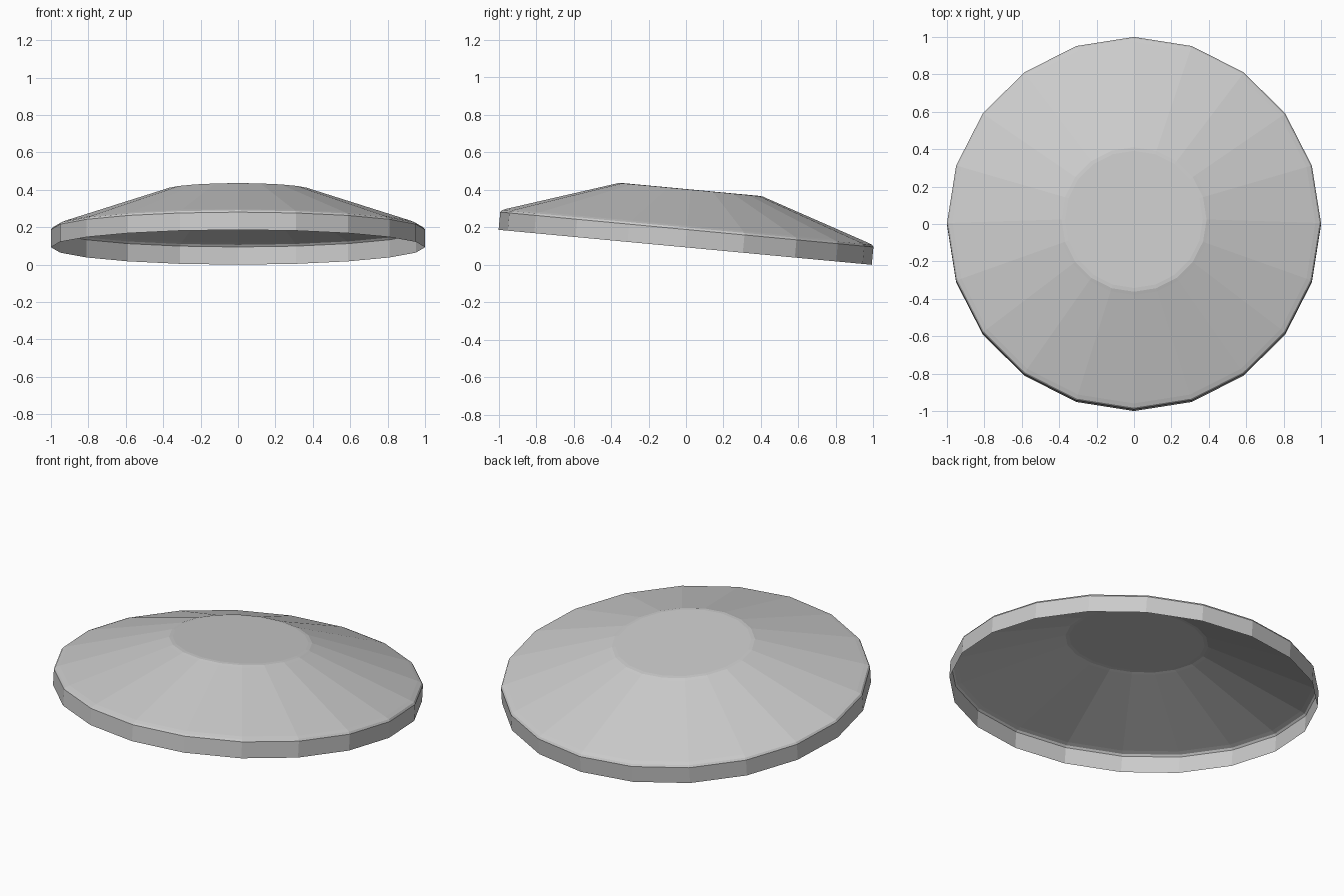
import bpy, bmesh, math
from mathutils import Matrix

if "Cube" in bpy.data.objects:
    bpy.data.objects.remove(bpy.data.objects["Cube"])

SIDES = 20
TILT = math.radians(-5.35)

# Radius / height profile: open rim, softened shoulder, cone, softened flat crown
PROFILE = [(1.0, 0.0), (1.0, 0.095), (0.992, 0.106), (0.97, 0.115),
           (0.405, 0.302), (0.388, 0.308), (0.368, 0.31)]

bm = bmesh.new()
rings = []
for r, h in PROFILE:
    rings.append([bm.verts.new((r * math.cos(2 * math.pi * i / SIDES),
                                r * math.sin(2 * math.pi * i / SIDES), h))
                  for i in range(SIDES)])

# Side walls between neighbouring rings, then the flat crown
for a, b in zip(rings, rings[1:]):
    for i in range(SIDES):
        j = (i + 1) % SIDES
        bm.faces.new((a[i], a[j], b[j], b[i]))
bm.faces.new(rings[-1])

# Tilt the lid so its front edge is raised, then rest it on the ground
bm.transform(Matrix.Rotation(TILT, 4, 'X'))
ys = [v.co.y for v in bm.verts]
zmin = min(v.co.z for v in bm.verts)
bm.transform(Matrix.Translation((0, -(min(ys) + max(ys)) / 2, -zmin)))

mesh = bpy.data.meshes.new("domed_lid")
bm.to_mesh(mesh)
bm.free()
lid = bpy.data.objects.new("domed_lid", mesh)
bpy.context.collection.objects.link(lid)
